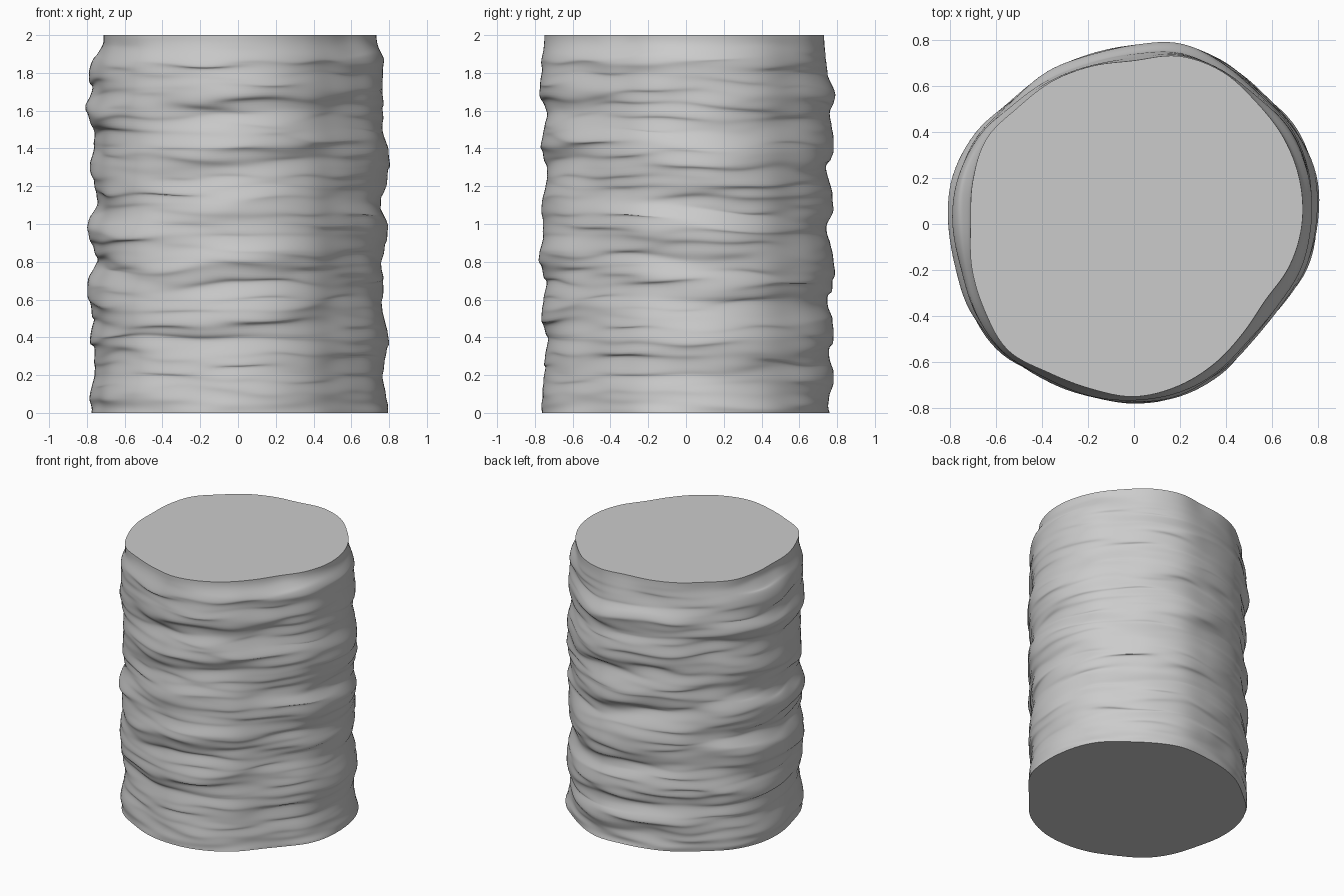
import bpy
import math
from mathutils import Vector, noise

cube = bpy.data.objects.get("Cube")
if cube:
    bpy.data.objects.remove(cube, do_unlink=True)

HEIGHT = 2.0
SEGMENTS = 144
RINGS = 200

# Plan outlines, radius in hundredths, evenly spaced around from +x
BODY = [77, 79, 79.5, 78, 78.5, 78.5, 75.5, 74, 74, 74, 77, 78,
        77, 76, 78, 78.5, 76, 75.5, 75.5, 75, 73, 70.5, 71.5, 75]
CROWN = [73, 74.5, 75, 75, 76.5, 75.5, 71, 71, 71.5, 71.5, 74, 72.5,
         71, 73, 75, 77.5, 74.5, 74, 75, 73, 70, 67, 66, 70]

# Weathered side profiles, radius in hundredths, evenly spaced from foot to top
RIGHT_SIDE = [79, 78, 76, 78, 79, 77, 75, 77, 75, 78, 79,
              75, 77, 79, 79, 76, 76, 76, 76, 77, 73]
BACK_SIDE = [74, 74, 77, 74, 76, 76, 73, 76, 77, 75, 72,
             76, 75, 73, 76, 76, 74, 77, 73, 72, 72]
LEFT_SIDE = [77, 78, 76, 76, 78, 76, 79, 79, 74, 77, 79,
             74, 76, 78, 76, 76, 81, 77, 78, 76, 71]
FRONT_SIDE = [76, 76, 75, 74, 73, 76, 75, 74, 78, 76, 75,
              76, 74, 73, 76, 75, 73, 77, 76, 76, 75]
SIDES = [RIGHT_SIDE, BACK_SIDE, LEFT_SIDE, FRONT_SIDE]


def smooth_lookup(values, t, closed):
    """Catmull-Rom value at index position t."""
    i = math.floor(t)
    f = t - i
    n = len(values)
    a, b, c, d = (values[k % n] if closed else values[min(max(k, 0), n - 1)]
                  for k in range(i - 1, i + 3))
    return (b + f * (c - a + f * (2 * a - 5 * b + 4 * c - d
            + f * (3 * (b - c) + d - a))) / 2) / 100


def side_offset(angle, z):
    """Blend the four side profiles around the column."""
    total = 0
    t = min(max(z / HEIGHT, 0), 1)
    for k, side in enumerate(SIDES):
        weight = max(0, math.cos(angle - k * math.pi / 2)) ** 2
        mean = sum(side) / len(side) / 100
        total += weight * (smooth_lookup(side, t * (len(side) - 1), False) - mean)
    return total


def surface_point(angle, z):
    turn = angle / math.tau * len(BODY)
    direction = Vector((math.cos(angle), math.sin(angle), 0))
    # Strata dip gently between the four sides
    layer_z = z + 0.05 * math.sin(2 * angle) * math.sin(math.pi * z / HEIGHT)
    radius = smooth_lookup(BODY, turn, True) + side_offset(angle, layer_z)
    # Thin stretched layers and fine ledges, strongest between the four sides
    strength = 0.4 + 0.6 * math.sin(2 * angle) ** 2
    broad = strength * noise.noise(direction * 1.6 + Vector((3, 7, z * 7)))
    fine = noise.noise(direction * 2.2 + Vector((9, 1, z * 20)))
    radius += 0.014 * broad + 0.009 * fine
    # Crown narrows to its own outline
    blend = min(max((z - 1.84) / 0.16, 0), 1)
    blend = blend * blend * (3 - 2 * blend)
    radius += (smooth_lookup(CROWN, turn, True) - radius) * blend
    point = direction * radius
    # Ledges droop slightly over the layer beneath
    droop = 0.022 * (fine + broad) * min(1, z * 8, (HEIGHT - z) * 8)
    point.z = z - droop
    return point


# Rock column: stacked rings closed by flat end caps
verts = [surface_point(math.tau * s / SEGMENTS, HEIGHT * r / RINGS)
         for r in range(RINGS + 1) for s in range(SEGMENTS)]
faces = []
for r in range(RINGS):
    for s in range(SEGMENTS):
        low = r * SEGMENTS
        n = (s + 1) % SEGMENTS
        faces.append((low + s, low + n, low + SEGMENTS + n, low + SEGMENTS + s))
faces.append(tuple(reversed(range(SEGMENTS))))
faces.append(tuple(range(RINGS * SEGMENTS, (RINGS + 1) * SEGMENTS)))

mesh = bpy.data.meshes.new("rock_column")
mesh.from_pydata(verts, [], faces)
mesh.update()
column = bpy.data.objects.new("rock_column", mesh)
bpy.context.collection.objects.link(column)

# Plain grey stone
stone = bpy.data.materials.new("grey stone")
stone.use_nodes = True
colour = (0.6, 0.6, 0.6, 1)
stone.diffuse_color = colour
stone.node_tree.nodes["Principled BSDF"].inputs["Base Color"].default_value = colour
mesh.materials.append(stone)

bpy.context.view_layer.objects.active = column
column.select_set(True)
bpy.ops.object.shade_smooth_by_angle(angle=math.radians(50))
